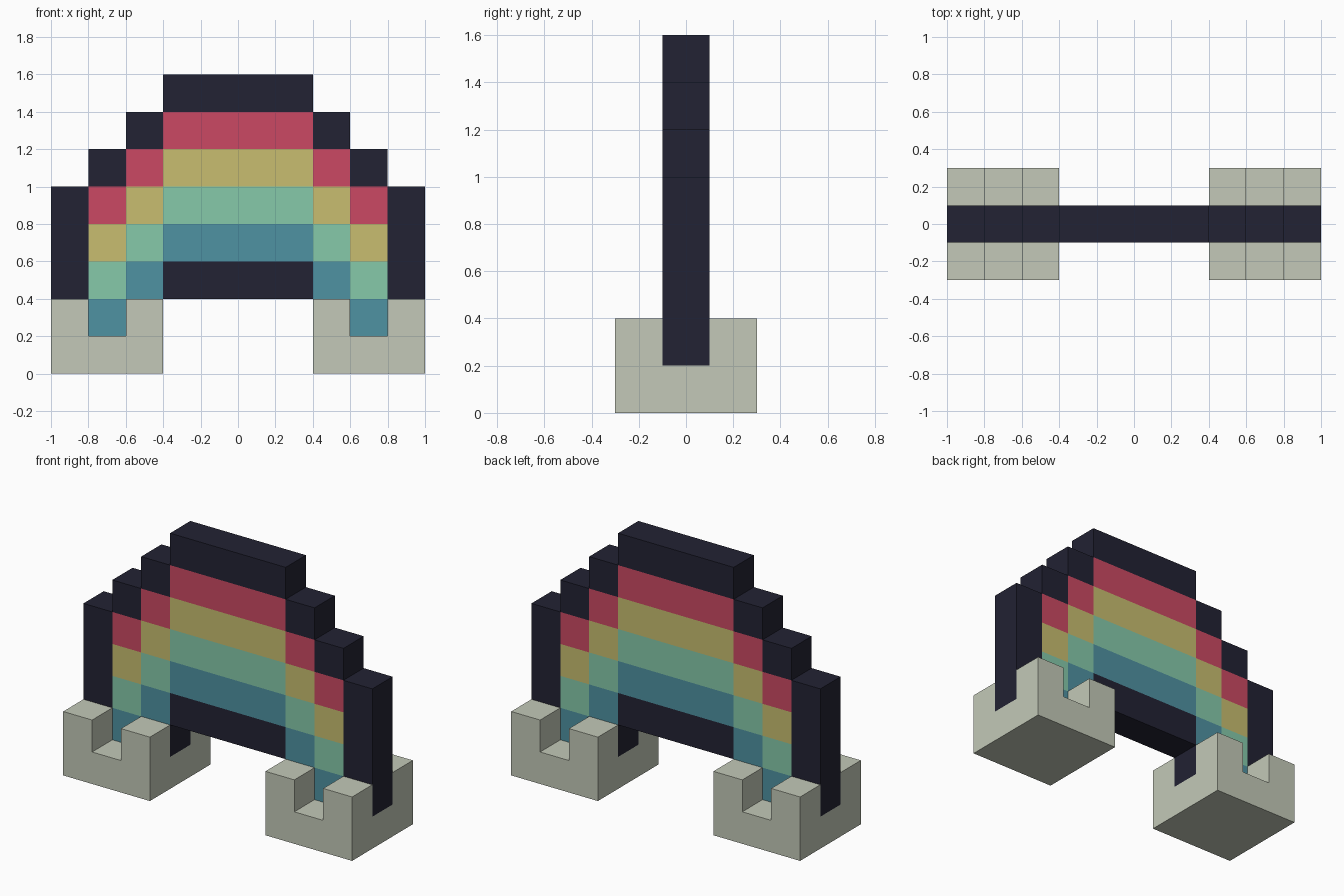
import bpy, bmesh
from mathutils import Vector

if "Cube" in bpy.data.objects:
    bpy.data.objects.remove(bpy.data.objects["Cube"])

S = 0.2  # block size


def material(name, hex_code):
    def linear(c):
        return c / 12.92 if c <= 0.04045 else ((c + 0.055) / 1.055) ** 2.4
    rgb = [linear(int(hex_code[i:i + 2], 16) / 255) for i in (0, 2, 4)]
    mat = bpy.data.materials.new(name)
    mat.diffuse_color = (*rgb, 1)
    mat.use_nodes = True
    mat.node_tree.nodes["Principled BSDF"].inputs["Base Color"].default_value = mat.diffuse_color
    return mat


MATS = {
    "outline": material("dark navy", "222233"),
    "blue_band": material("blue", "4F92A2"),
    "green_band": material("green", "86CAAA"),
    "yellow_band": material("yellow", "C8BE70"),
    "red_band": material("red", "CB4963"),
    "cloud": material("cloud grey", "C3C9B8"),
}
STACK = ["outline", "blue_band", "green_band", "yellow_band", "red_band", "outline"]
blocks = {}  # (column, row, layer) -> (part, colour)

# Rainbow: the same stack of bands in every column, stepping down outwards
for c, start in enumerate((2, 2, 1, 0)):
    for n, part in enumerate(STACK):
        if start + n >= 1:
            for i in (c, -1 - c):
                blocks[i, 0, start + n] = (part, part)
# Outer posts of the outline
for k in range(1, 5):
    for i in (4, -5):
        blocks[i, 0, k] = ("outline", "outline")

# Cloud feet: a full slab with four raised corners
for c in (2, 3, 4):
    for i, side in ((c, "right_cloud"), (-1 - c, "left_cloud")):
        for j in (-1, 0, 1):
            blocks[i, j, 0] = (side, "cloud")
            if c != 3 and j != 0:
                blocks[i, j, 1] = (side, "cloud")


def build(part, colour):
    """Mesh of only the exposed block faces of one part."""
    bm = bmesh.new()
    for cell, (owner, _) in blocks.items():
        if owner != part:
            continue
        centre = Vector((cell[0] + 0.5, cell[1], cell[2] + 0.5)) * S
        for axis in range(3):
            for sign in (-1, 1):
                near = list(cell)
                near[axis] += sign
                if tuple(near) in blocks:
                    continue
                n, u = Vector((0, 0, 0)), Vector((0, 0, 0))
                n[axis], u[(axis + 1) % 3] = sign * S / 2, S / 2
                v = n.cross(u) * (2 / S)
                bm.faces.new([bm.verts.new(centre + n + d)
                              for d in (-u - v, u - v, u + v, -u + v)])
    bmesh.ops.remove_doubles(bm, verts=bm.verts, dist=0.001)
    mesh = bpy.data.meshes.new(part)
    bm.to_mesh(mesh)
    bm.free()
    mesh.materials.append(MATS[colour])
    bpy.context.collection.objects.link(bpy.data.objects.new(part, mesh))


for part, colour in sorted(set(blocks.values())):
    build(part, colour)
